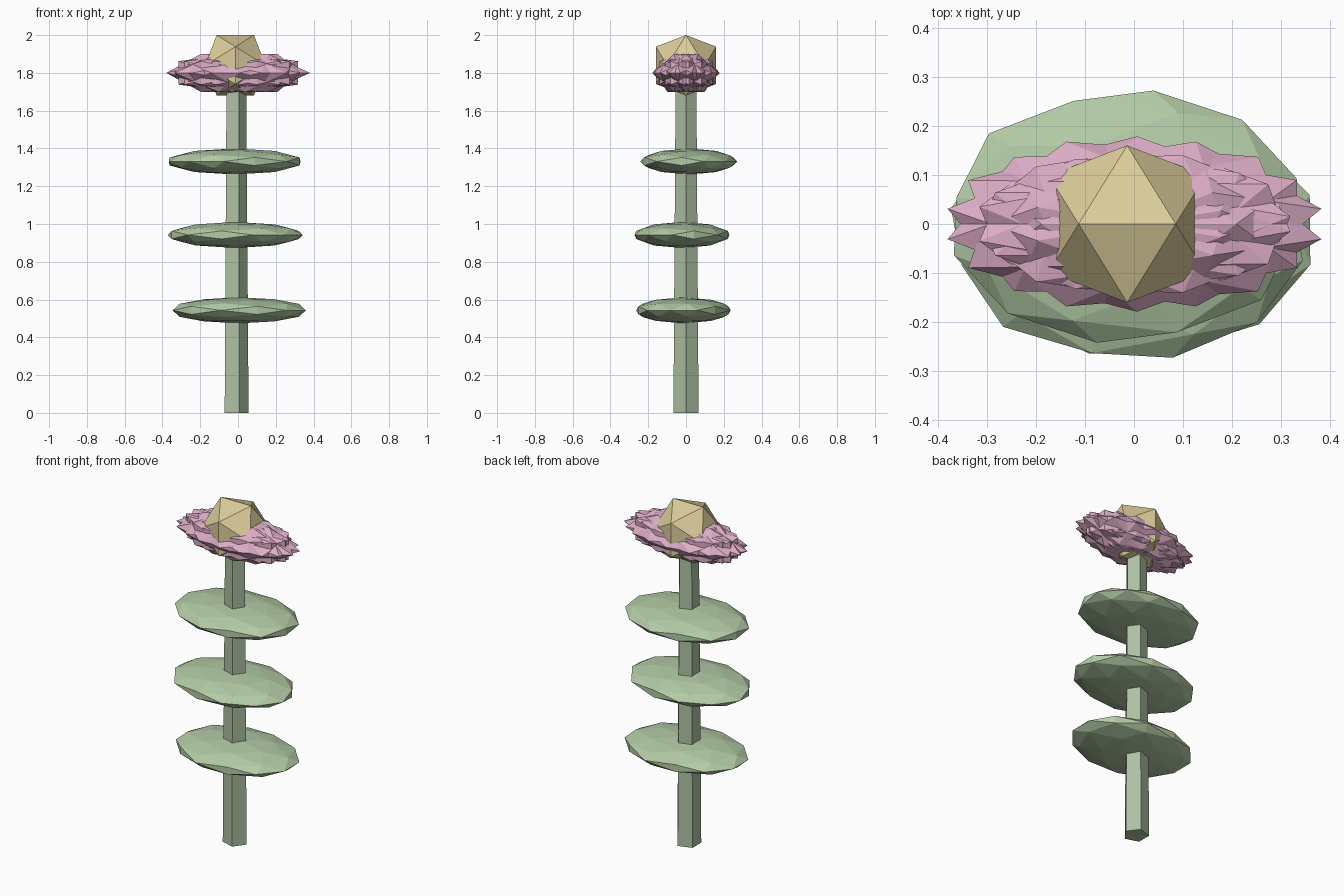
import bpy, bmesh, math
from mathutils import Vector, Matrix

if "Cube" in bpy.data.objects:
    bpy.data.objects.remove(bpy.data.objects["Cube"])

CX = -0.014  # stem axis


def material(name, rgb):
    m = bpy.data.materials.new(name)
    m.diffuse_color = (*rgb, 1)
    m.use_nodes = True
    m.node_tree.nodes["Principled BSDF"].inputs["Base Color"].default_value = m.diffuse_color
    return m


stem_green = material("stem_green", (0.42, 0.54, 0.36))
leaf_green = material("leaf_green", (0.45, 0.60, 0.38))
pink = material("petal_pink", (0.72, 0.42, 0.57))
gold = material("gold", (0.72, 0.61, 0.33))


def add_object(name, bm, mat):
    bmesh.ops.recalc_face_normals(bm, faces=bm.faces[:])
    mesh = bpy.data.meshes.new(name)
    bm.to_mesh(mesh)
    bm.free()
    mesh.materials.append(mat)
    obj = bpy.data.objects.new(name, mesh)
    bpy.context.collection.objects.link(obj)
    return obj


def ico_points(detail):
    """Icosahedron corners with an edge on top; detail 1 adds edge midpoints."""
    g = (1 + math.sqrt(5)) / 2
    pts = []
    for s in (-1, 1):
        for t in (-g, g):
            pts += [Vector((s, 0, t)), Vector((t, s, 0)), Vector((0, t, s))]
    if detail:
        pts += [a + b for i, a in enumerate(pts) for b in pts[:i]
                if (a - b).length < 2.1]
    return [p.normalized() for p in pts]


def ico(name, mat, center, scale, turn=0, detail=0):
    """Faceted ball, turned about z first and then stretched."""
    bm = bmesh.new()
    rot = Matrix.Rotation(math.radians(turn), 3, 'Z')
    for p in ico_points(detail):
        q = rot @ p
        bm.verts.new([c + s * v for c, s, v in zip(center, scale, q)])
    bmesh.ops.convex_hull(bm, input=bm.verts[:])
    return add_object(name, bm, mat)


# tapered five-sided stem, one corner towards +x
bm = bmesh.new()
bmesh.ops.create_cone(bm, cap_ends=True, segments=5, radius1=0.07, radius2=0.058,
                      depth=1.72,
                      matrix=Matrix.Translation((CX, 0, 0.86))
                      @ Matrix.Rotation(-math.pi / 2, 4, 'Z'))
add_object("stem", bm, stem_green)

# three flat leaf discs
leaves = [((0.0065, -0.0135, 0.543), -15.5),
          ((-0.0145, -0.021, 0.942), 136.5),
          ((-0.018, 0.015, 1.331), 49.3)]
for i, (center, turn) in enumerate(leaves):
    ico(f"leaf_{i + 1}", leaf_green, center, (0.366, 0.26, 0.069), turn, 1)

# spiky blossom of overlapping turned petals
N = 9
for i in range(N):
    a = math.tau * i / N
    ico(f"petal_{i + 1}", pink, (0.01 * math.cos(a), 0.01 * math.sin(a), 1.8),
        (0.378, 0.17, 0.118), math.degrees(a))

# golden blossom centre
ico("flower_centre", gold, (CX, 0, 1.84), (0.188, 0.188, 0.188))
